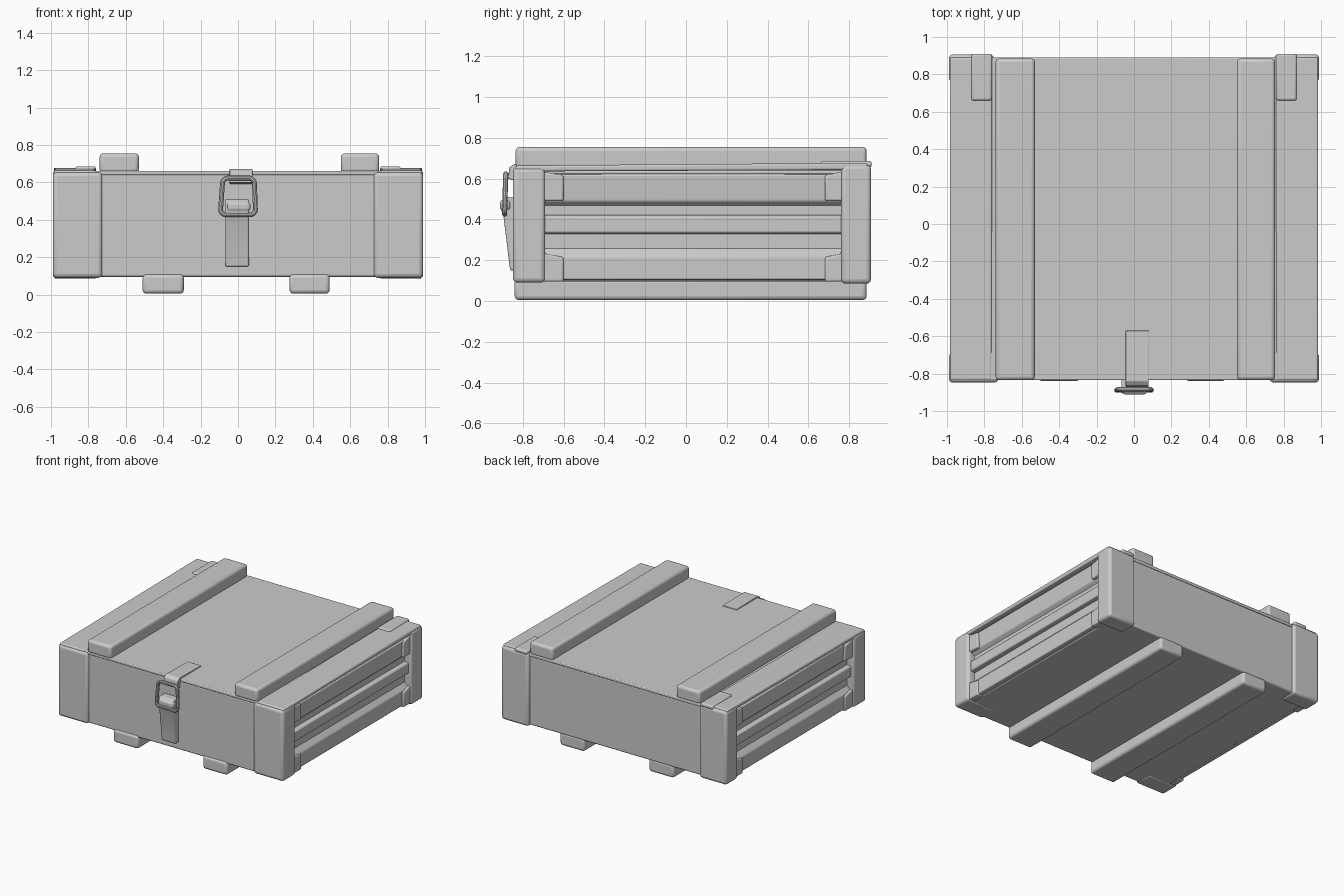
import bpy, bmesh, math

if "Cube" in bpy.data.objects:
    bpy.data.objects.remove(bpy.data.objects["Cube"])


def finish(ob, bevel):
    if bevel:
        m = ob.modifiers.new("soft_edges", 'BEVEL')
        m.width = bevel
        m.segments = 3
        m.limit_method = 'ANGLE'
        m.angle_limit = math.radians(25)
    bpy.ops.object.select_all(action='DESELECT')
    ob.select_set(True)
    bpy.context.view_layer.objects.active = ob
    bpy.ops.object.shade_smooth_by_angle(angle=math.radians(35))
    return ob


def prism(name, pts, axis, a, b, bevel=0.012):
    """Extrude a 2D profile along an axis; 'y': (x,z) points, 'x': (y,z) points."""
    def at(p, t):
        return (p[0], t, p[1]) if axis == 'y' else (t, p[0], p[1])
    bm = bmesh.new()
    lo = [bm.verts.new(at(p, a)) for p in pts]
    hi = [bm.verts.new(at(p, b)) for p in pts]
    bm.faces.new(lo)
    bm.faces.new(hi[::-1])
    n = len(pts)
    for i in range(n):
        bm.faces.new((lo[i], lo[(i + 1) % n], hi[(i + 1) % n], hi[i]))
    bmesh.ops.recalc_face_normals(bm, faces=bm.faces[:])
    me = bpy.data.meshes.new(name)
    bm.to_mesh(me)
    bm.free()
    ob = bpy.data.objects.new(name, me)
    bpy.context.collection.objects.link(ob)
    return finish(ob, bevel)


def box(name, x0, x1, y0, y1, z0, z1, bevel=0.012):
    x0, x1 = min(x0, x1), max(x0, x1)
    return prism(name, [(x0, z0), (x1, z0), (x1, z1), (x0, z1)], 'y', y0, y1, bevel)


# Crate body and lid
box("crate_body", -0.93, 0.93, -0.83, 0.885, 0.095, 0.645)
box("lid", -0.965, 0.965, -0.835, 0.89, 0.64, 0.662, 0.006)

# Long battens on the lid and under the base
for x0, x1 in ((-0.74, -0.53), (0.55, 0.755)):
    box("lid_batten", x0, x1, -0.835, 0.885, 0.65, 0.755, 0.02)
for x0, x1 in ((-0.51, -0.29), (0.275, 0.49)):
    box("base_batten", x0, x1, -0.84, 0.885, 0.005, 0.11, 0.02)

# Side wall section: two planks with a grip rail set between grooves
side = [(0.90, 0.10), (0.965, 0.105), (0.965, 0.22), (0.915, 0.275),
        (0.915, 0.325), (0.965, 0.335), (0.965, 0.415), (0.915, 0.425),
        (0.915, 0.455), (0.955, 0.49), (0.967, 0.62), (0.90, 0.63)]
for s in (-1, 1):
    tag = "right" if s > 0 else "left"
    prism(tag + "_side_wall", [(s * x, z) for x, z in side], 'y', -0.75, 0.82, 0.008)
    # Raised lid edge board, rising slightly to the back
    prism(tag + "_lid_edge_board",
          [(-0.835, 0.635), (0.89, 0.642), (0.89, 0.677), (-0.835, 0.664)],
          'x', s * 0.76, s * 0.985, 0.01)
    # Corner posts wrapping front and back
    box(tag + "_front_corner", s * 0.725, s * 0.99, -0.848, -0.69, 0.09, 0.655, 0.022)
    box(tag + "_back_corner", s * 0.75, s * 0.99, 0.76, 0.907, 0.085, 0.668, 0.022)
    # Shallow flares that carry the posts into the recessed side
    for y0, y1 in ((-0.70, -0.60), (0.77, 0.68)):
        for z0, z1 in ((0.095, 0.235), (0.49, 0.635)):
            bm_pts = [(y0, z0), (y1, z0), (y1, z1 - 0.02), (y0, z1)]
            prism(tag + "_corner_flare", bm_pts, 'x', s * 0.92, s * 0.977, 0.01)
    # Metal tab folded over the back corner
    box(tag + "_back_tab", s * 0.76, s * 0.87, 0.66, 0.91, 0.655, 0.686, 0.012)

# Latch: strap bent over the lid edge
strap = [(-0.57, 0.655), (-0.57, 0.668), (-0.84, 0.672), (-0.865, 0.655),
         (-0.872, 0.60), (-0.84, 0.59), (-0.83, 0.64)]
prism("latch_strap", strap, 'x', -0.045, 0.078, 0.004)

# Latch lever, thick at the top and tapering toward the wall
lever = [(-0.82, 0.15), (-0.862, 0.15), (-0.895, 0.42), (-0.907, 0.45),
         (-0.905, 0.49), (-0.885, 0.51), (-0.82, 0.51)]
prism("latch_lever", lever, 'x', -0.068, 0.058, 0.008)
box("latch_hinge", -0.06, 0.066, -0.912, -0.86, 0.445, 0.495, 0.016)

# Latch loop: rounded wire rectangle
pts = []
for cx, cz, a0 in ((0.06, 0.595, 0), (-0.055, 0.595, 90),
                   (-0.065, 0.455, 180), (0.065, 0.455, 270)):
    for k in range(5):
        a = math.radians(a0 + k * 22.5)
        z = cz + 0.028 * math.sin(a)
        pts.append((cx + 0.028 * math.cos(a), -0.884 + (0.6 - z) * -0.03, z))
cu = bpy.data.curves.new("latch_loop", 'CURVE')
cu.dimensions = '3D'
cu.bevel_depth = 0.013
cu.bevel_resolution = 3
sp = cu.splines.new('POLY')
sp.points.add(len(pts) - 1)
for p, co in zip(sp.points, pts):
    p.co = (*co, 1)
sp.use_cyclic_u = True
loop = bpy.data.objects.new("latch_loop", cu)
bpy.context.collection.objects.link(loop)
bpy.ops.object.select_all(action='DESELECT')
loop.select_set(True)
bpy.context.view_layer.objects.active = loop
bpy.ops.object.convert(target='MESH')
finish(bpy.context.view_layer.objects.active, 0)
